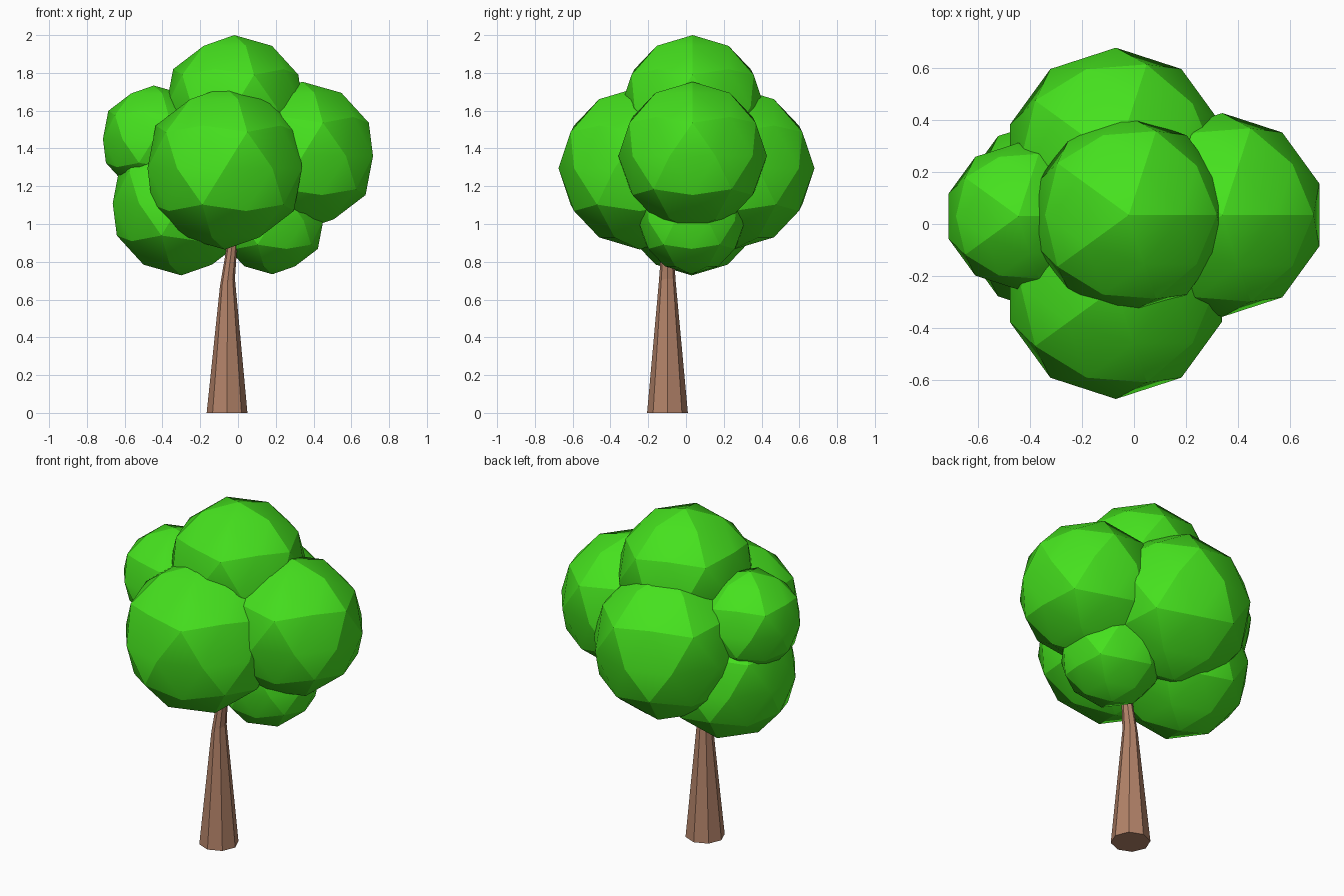
import bpy, bmesh, math
from mathutils import Vector, Matrix

if "Cube" in bpy.data.objects:
    bpy.data.objects.remove(bpy.data.objects["Cube"])


def material(name, color):
    m = bpy.data.materials.new(name)
    m.diffuse_color = (*color, 1)
    m.use_nodes = True
    m.node_tree.nodes["Principled BSDF"].inputs["Base Color"].default_value = m.diffuse_color
    return m


leaf = material("leaf_green", (0.06, 0.75, 0.013))
bark = material("bark_brown", (0.45, 0.225, 0.14))

# Leaf clumps: name, centre, radius
clumps = [
    ("top", (-0.02, 0.035, 1.62), 0.38),
    ("front", (-0.07, -0.245, 1.295), 0.43),
    ("back", (-0.07, 0.25, 1.295), 0.43),
    ("right", (0.341, 0.035, 1.36), 0.393),
    ("upper_left", (-0.446, 0.03, 1.45), 0.283),
    ("lower_left", (-0.30, 0.03, 1.11), 0.382),
    ("lower_right", (0.182, 0.03, 1.017), 0.283),
]
for name, centre, radius in clumps:
    bpy.ops.mesh.primitive_ico_sphere_add(subdivisions=2, radius=radius, location=centre)
    ob = bpy.context.object
    ob.name = "leaf_clump_" + name
    ob.data.materials.append(leaf)
    bpy.ops.object.shade_smooth_by_angle(angle=math.radians(20))

# Trunk: eight-sided rings, the middle one tilted where the trunk bends
SIDES = 8
rings = [((-0.058, -0.098, 0), 0.108, 0),
         ((-0.056, -0.099, 0.69), 0.045, -28),
         ((-0.018, -0.099, 1.0), 0.022, 0)]
bm = bmesh.new()
loops = []
for centre, r, tilt in rings:
    rot = Matrix.Rotation(math.radians(tilt), 3, 'Y')
    loops.append([bm.verts.new(Vector(centre) + rot @ Vector(
        (r * math.cos(i * math.tau / SIDES), r * math.sin(i * math.tau / SIDES), 0)))
        for i in range(SIDES)])
for low, high in zip(loops, loops[1:]):
    for i in range(SIDES):
        j = (i + 1) % SIDES
        bm.faces.new((low[i], low[j], high[j], high[i]))
bm.faces.new(loops[0][::-1])
bm.faces.new(loops[-1])
mesh = bpy.data.meshes.new("trunk")
bm.to_mesh(mesh)
bm.free()
mesh.materials.append(bark)
bpy.context.collection.objects.link(bpy.data.objects.new("trunk", mesh))
